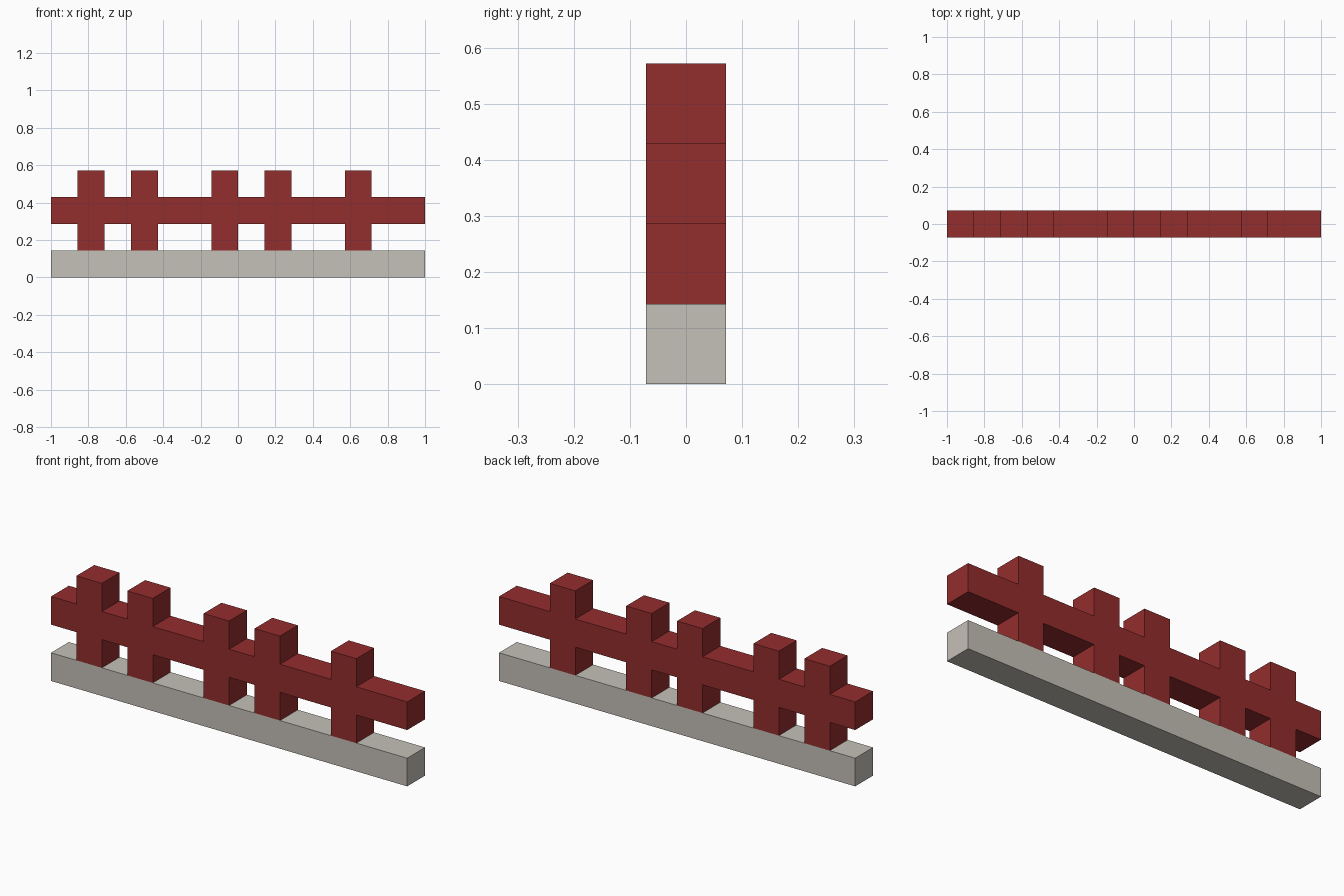
import bpy, bmesh

cube = bpy.data.objects.get("Cube")
if cube:
    bpy.data.objects.remove(cube, do_unlink=True)

U = 1 / 7                      # one square module; the fence is 14 long
POSTS = [1, 3, 6, 8, 11]       # left edge of each post, in modules


def material(name, rgb):
    mat = bpy.data.materials.new(name)
    mat.use_nodes = True
    mat.diffuse_color = (*rgb, 1)
    bsdf = next(n for n in mat.node_tree.nodes if n.type == "BSDF_PRINCIPLED")
    bsdf.inputs["Base Color"].default_value = (*rgb, 1)
    return mat


def extruded(name, outline, mat):
    """Extrude an outline of (x, z) modules one module deep along y."""
    bm = bmesh.new()
    verts = [bm.verts.new(((x - 7) * U, -U / 2, z * U)) for x, z in outline]
    face = bm.faces.new(verts)
    moved = bmesh.ops.extrude_face_region(bm, geom=[face])["geom"]
    bmesh.ops.translate(bm, vec=(0, U, 0),
                        verts=[v for v in moved if isinstance(v, bmesh.types.BMVert)])
    bmesh.ops.recalc_face_normals(bm, faces=bm.faces)
    mesh = bpy.data.meshes.new(name)
    bm.to_mesh(mesh)
    bm.free()
    mesh.materials.append(mat)
    obj = bpy.data.objects.new(name, mesh)
    bpy.context.collection.objects.link(obj)
    return obj


def rail_edge(rail_z, post_z):
    """One edge of the rail, stepping out to the post ends."""
    points = [(0, rail_z)]
    for x in POSTS:
        points += [(x, rail_z), (x, post_z), (x + 1, post_z), (x + 1, rail_z)]
    return points + [(14, rail_z)]


# Stone base
extruded("base_beam", [(0, 0), (14, 0), (14, 1), (0, 1)],
         material("warm grey", (0.558, 0.527, 0.479)))

# Rail and posts joined flush in one piece
extruded("rail_with_posts", rail_edge(2, 1) + rail_edge(3, 4)[::-1],
         material("dark red", (0.296, 0.026, 0.026)))
